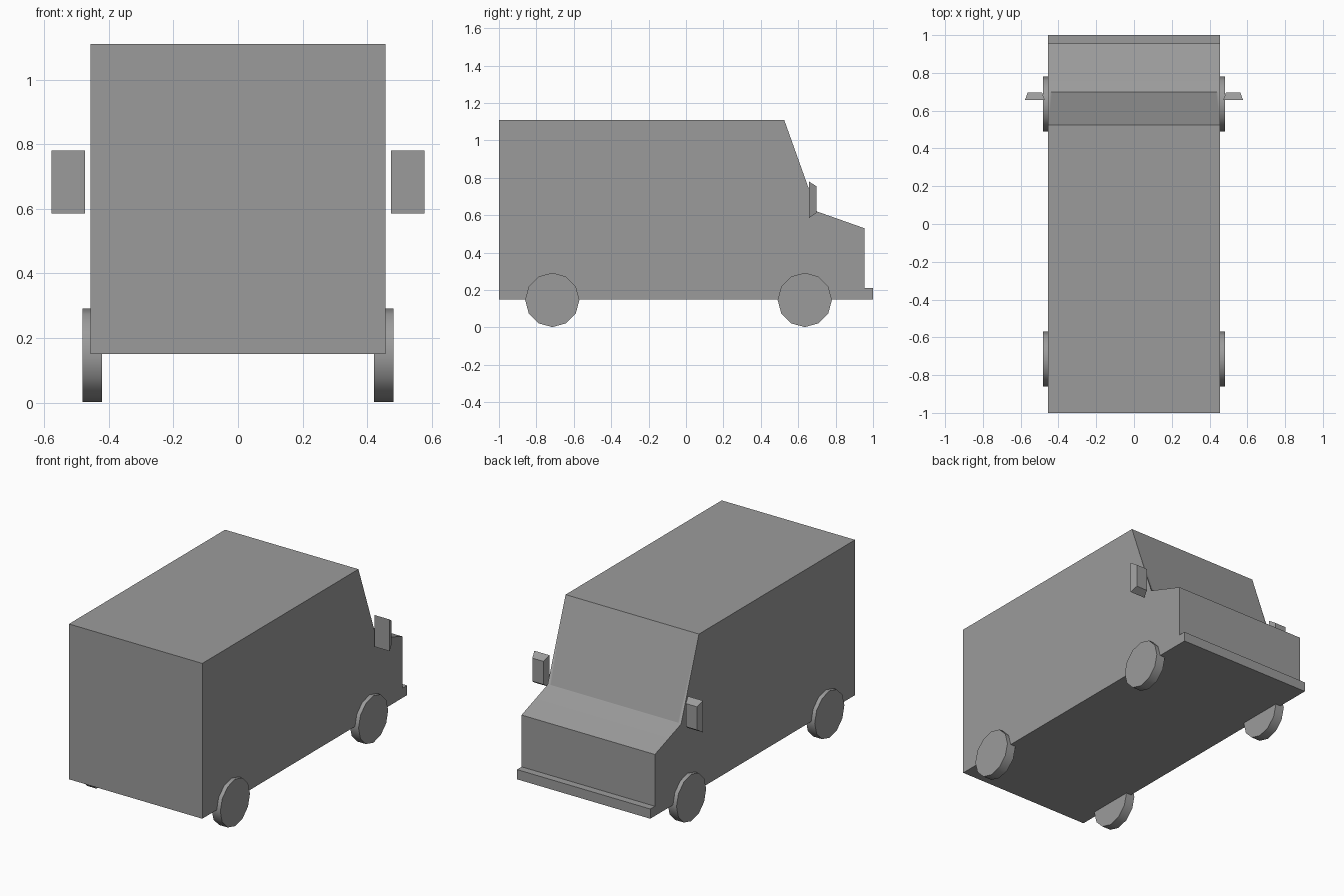
import bpy
import bmesh
import math
from mathutils import Matrix

cube = bpy.data.objects.get("Cube")
if cube:
    bpy.data.objects.remove(cube, do_unlink=True)

# Single flat grey
grey = bpy.data.materials.new("plain_grey")
grey.use_nodes = True
colour = (0.33, 0.33, 0.33, 1)
grey.diffuse_color = colour
grey.node_tree.nodes["Principled BSDF"].inputs["Base Color"].default_value = colour


def finish(bm, name, angle):
    """Turn a bmesh into a named, shaded object."""
    bmesh.ops.recalc_face_normals(bm, faces=bm.faces)
    mesh = bpy.data.meshes.new(name)
    bm.to_mesh(mesh)
    bm.free()
    mesh.materials.append(grey)
    obj = bpy.data.objects.new(name, mesh)
    bpy.context.collection.objects.link(obj)
    bpy.ops.object.select_all(action='DESELECT')
    obj.select_set(True)
    bpy.context.view_layer.objects.active = obj
    bpy.ops.object.shade_smooth_by_angle(angle=math.radians(angle))
    return obj


# Body: side profile (y, z) with bonnet and bumper, extruded across the width
HALF = 0.456
PROFILE = [(-1, 0.15), (1, 0.15), (1, 0.21), (0.955, 0.21), (0.955, 0.53),
           (0.7, 0.62), (0.525, 1.11), (-1, 1.11)]
bm = bmesh.new()
side = bm.faces.new([bm.verts.new((-HALF, y, z)) for y, z in PROFILE])
ext = bmesh.ops.extrude_face_region(bm, geom=[side])
bmesh.ops.translate(bm, vec=(2 * HALF, 0, 0),
                    verts=[g for g in ext["geom"] if isinstance(g, bmesh.types.BMVert)])
bmesh.ops.recalc_face_normals(bm, faces=bm.faces)

# Windscreen: panel flush with its frame, tapering towards the bonnet
screen = next(f for f in bm.faces if f.normal.y > 0.8 and 0.3 < f.normal.z < 0.5)
bmesh.ops.inset_region(bm, faces=[screen], thickness=0.006)
middle = screen.calc_center_median().z
for v in screen.verts:
    if v.co.z < middle:
        v.co.x *= 0.96
body = finish(bm, "body", 60)
body.modifiers.new("Weighted normals", 'WEIGHTED_NORMAL').keep_sharp = True

for sign, label in ((1, "left"), (-1, "right")):
    # Wheels: twelve-sided discs
    for y, axle in ((-0.715, "rear"), (0.635, "nose")):
        bm = bmesh.new()
        place = Matrix.Translation((sign * 0.451, y, 0.147)) @ Matrix.Rotation(math.pi / 2, 4, 'Y')
        bmesh.ops.create_cone(bm, cap_ends=True, segments=12, radius1=0.145,
                              radius2=0.145, depth=0.06, matrix=place)
        finish(bm, f"{axle}_wheel_{label}", 40)

    # Door mirrors: boxes tapered towards the nose
    bm = bmesh.new()
    bmesh.ops.create_cube(bm, size=1)
    for v in bm.verts:
        taper = 0.73 if v.co.y > 0 else 1
        v.co = (sign * 0.525 + v.co.x * 0.104 * taper,
                0.677 + v.co.y * 0.04,
                0.683 + v.co.z * 0.196 * taper)
    finish(bm, f"door_mirror_{label}", 30)
